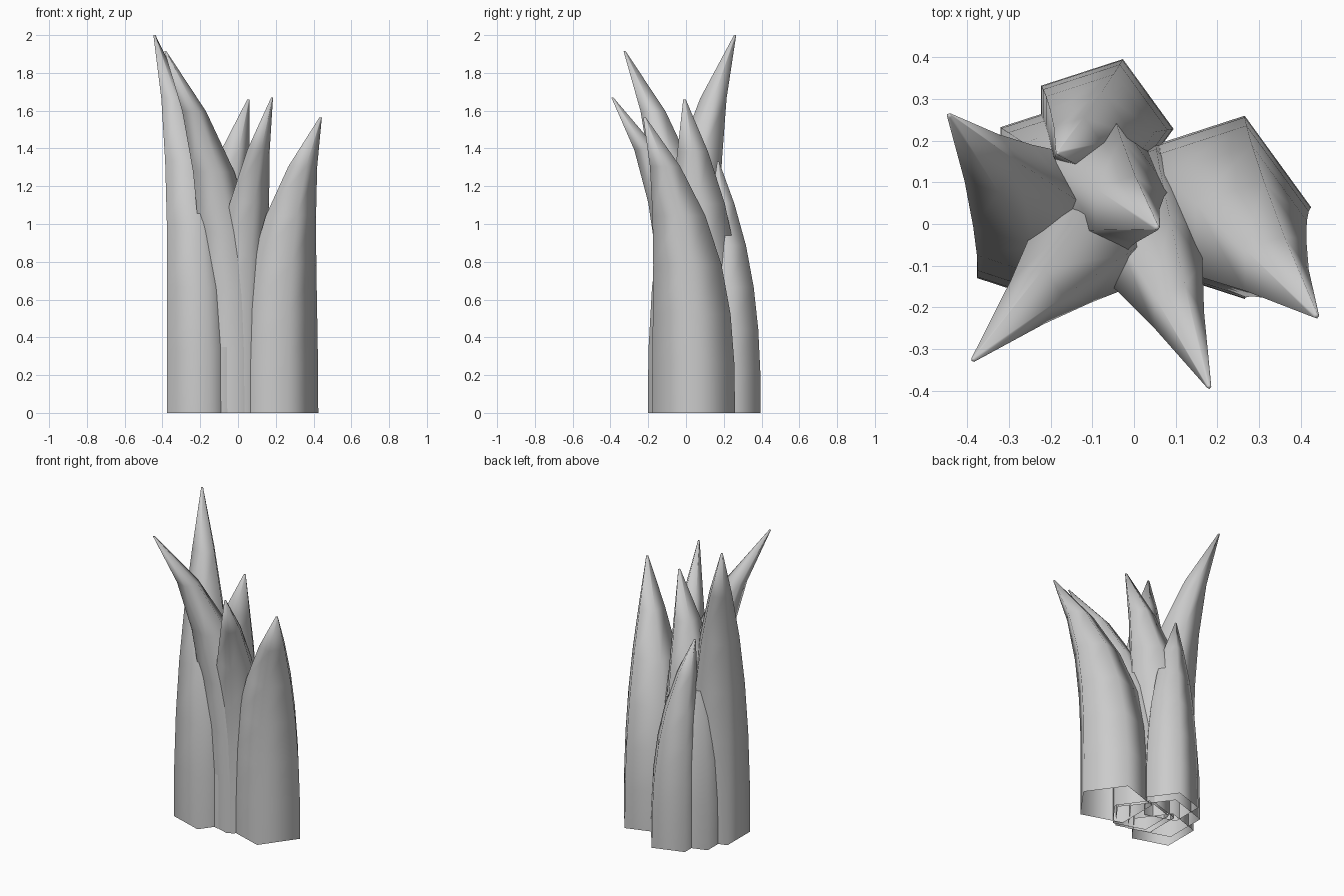
import bpy
from math import cos, sin, tau

if "Cube" in bpy.data.objects:
    bpy.data.objects.remove(bpy.data.objects["Cube"])

SIDES, RINGS = 5, 6


def leaf(name, cx, cy, radius, tip):
    """Five-sided hollow blade that narrows and bends towards its tip."""
    verts, faces = [], []
    for i in range(RINGS + 1):
        t = i / RINGS
        bend = t ** 3
        r = radius * max(1 - t ** 2.5, 0.03)
        x = cx + (tip[0] - cx) * bend
        y = cy + (tip[1] - cy) * bend
        for k in range(SIDES):
            a = tau * k / SIDES
            verts.append((x + r * cos(a), y + r * sin(a), tip[2] * t))
    for i in range(RINGS):
        for k in range(SIDES):
            n = (k + 1) % SIDES
            a, b = i * SIDES, (i + 1) * SIDES
            faces.append((a + k, a + n, b + n, b + k))
    faces.append([RINGS * SIDES + k for k in range(SIDES)])  # tip cap
    mesh = bpy.data.meshes.new(name)
    mesh.from_pydata(verts, [], faces)
    mesh.shade_smooth()
    ob = bpy.data.objects.new(name, mesh)
    bpy.context.collection.objects.link(ob)
    return ob


# Clump of six leaves: base centre, base radius, tip position
leaf("left_leaf", -0.215, -0.012, 0.2, (-0.443, 0.26, 2.0))
leaf("front_left_leaf", -0.037, 0.033, 0.19, (-0.385, -0.325, 1.915))
leaf("front_right_leaf", -0.005, 0.035, 0.18, (0.18, -0.39, 1.67))
leaf("right_leaf", 0.194, 0.04, 0.231, (0.437, -0.22, 1.565))
leaf("centre_leaf", -0.132, 0.095, 0.233, (0.055, -0.008, 1.66))
leaf("back_leaf", -0.081, 0.228, 0.176, (-0.183, 0.17, 1.33))
